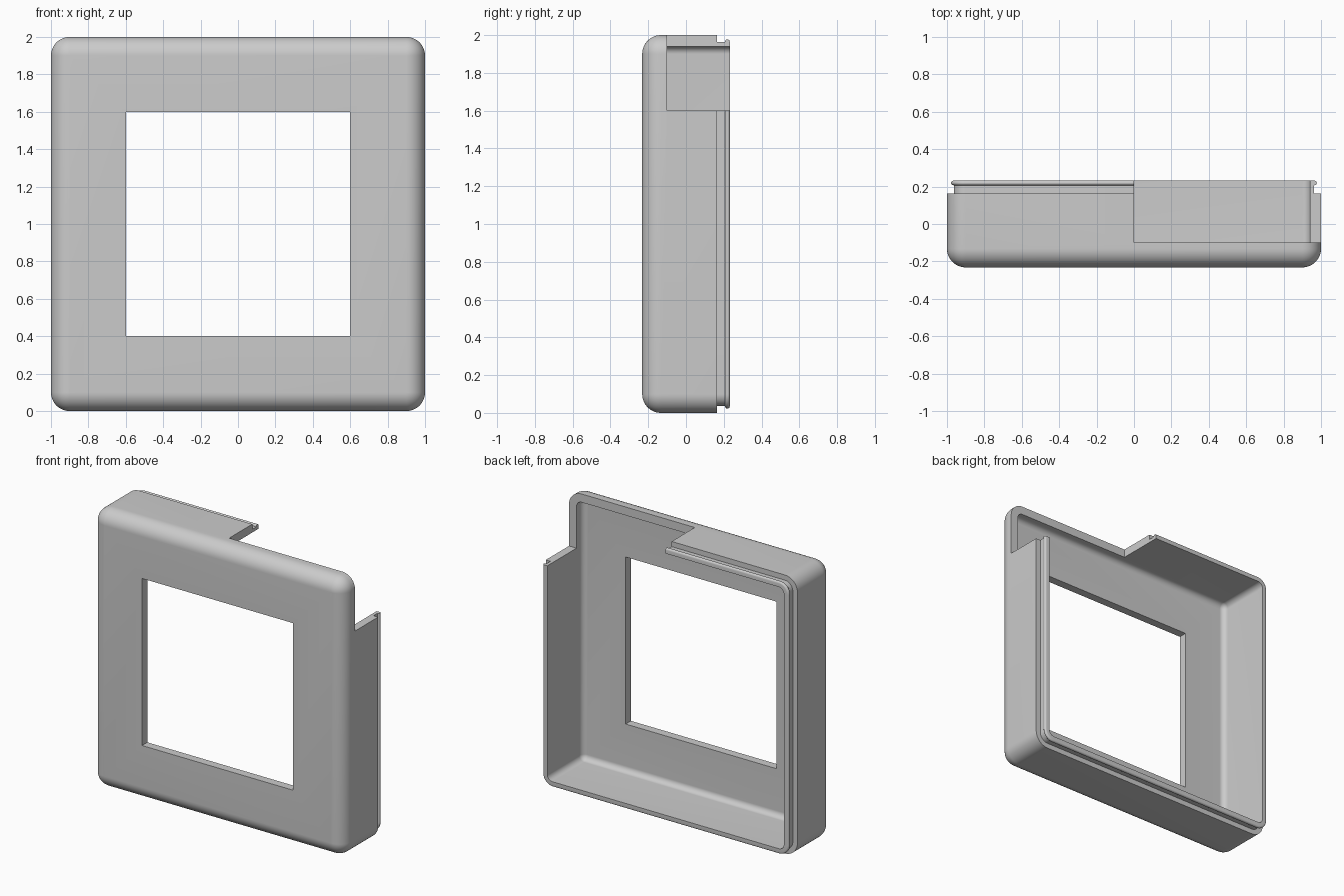
import bpy, bmesh
from math import sin, cos, pi

if "Cube" in bpy.data.objects:
    bpy.data.objects.remove(bpy.data.objects["Cube"])

HALF, R, WALL = 1.0, 0.1, 0.06      # half width, corner radius, wall thickness
FRONT, STEP, BACK = -0.232, 0.163, 0.232
WINDOW = 0.6
SEG = 12

grey = bpy.data.materials.new("plain_grey")
grey.use_nodes = True
grey.diffuse_color = (0.6, 0.6, 0.6, 1)
grey.node_tree.nodes["Principled BSDF"].inputs["Base Color"].default_value = grey.diffuse_color


def arc(c, y, r, a0, a1, n=SEG):
    """Points (half width, y) along an arc."""
    return [(c + r * cos(a0 + (a1 - a0) * i / n), y + r * sin(a0 + (a1 - a0) * i / n))
            for i in range(n + 1)]


def rounded_ring(bm, half, y):
    """Rounded square ring whose corners share one centre."""
    r = max(0.0, half - (HALF - R))
    c = half - r
    verts = []
    for k in range(4):
        sx, sz = ((1, 1), (-1, 1), (-1, -1), (1, -1))[k]
        for i in range(SEG + 1):
            a = pi / 2 * (k + i / SEG)
            verts.append(bm.verts.new((sx * c + r * cos(a), y, HALF + sz * c + r * sin(a))))
    return verts


# Cross-section: window edge, rounded front, outer wall, step, lip bead, inner wall
inner = HALF - WALL
neck, bead_r = 0.963, 0.0125
profile = [(WINDOW, FRONT)]
profile += arc(HALF - R, FRONT + R, R, -pi / 2, 0)
profile += [(HALF, STEP), (neck, STEP), (neck, BACK - 2 * bead_r)]
profile += arc(neck + 0.002, BACK - bead_r, bead_r, -pi / 2, pi / 2, 8)
profile += [(inner, BACK)]
profile += arc(HALF - R, FRONT + R, R - WALL, 0, -pi / 2)
profile += [(WINDOW, FRONT + WALL)]

# Frame shell swept around the rounded square
bm = bmesh.new()
rings = [rounded_ring(bm, h, y) for h, y in profile]
for a, b in zip(rings, rings[1:] + rings[:1]):
    n = len(a)
    for i in range(n):
        j = (i + 1) % n
        bm.faces.new((a[i], a[j], b[j], b[i]))
bmesh.ops.remove_doubles(bm, verts=bm.verts, dist=1e-5)
bmesh.ops.recalc_face_normals(bm, faces=bm.faces)
mesh = bpy.data.meshes.new("frame_shell")
bm.to_mesh(mesh)
bm.free()
frame = bpy.data.objects.new("frame_shell", mesh)
bpy.context.collection.objects.link(frame)
mesh.materials.append(grey)

# Notch cut through the upper left back corner
bpy.ops.mesh.primitive_cube_add(size=1, location=(0.6, 0.2, 2.2))
cutter = bpy.context.object
cutter.name = "notch_cutter"
cutter.scale = (1.2, 0.6, 1.2)
cutter.hide_render = True
cutter.data.materials.append(grey)

bpy.ops.object.select_all(action="DESELECT")
frame.select_set(True)
bpy.context.view_layer.objects.active = frame
cut = frame.modifiers.new("notch", "BOOLEAN")
cut.operation = "DIFFERENCE"
cut.solver = "EXACT"
cut.object = cutter
bpy.ops.object.modifier_apply(modifier=cut.name)
bpy.data.objects.remove(cutter)
bpy.ops.object.shade_smooth_by_angle(angle=pi / 6)
